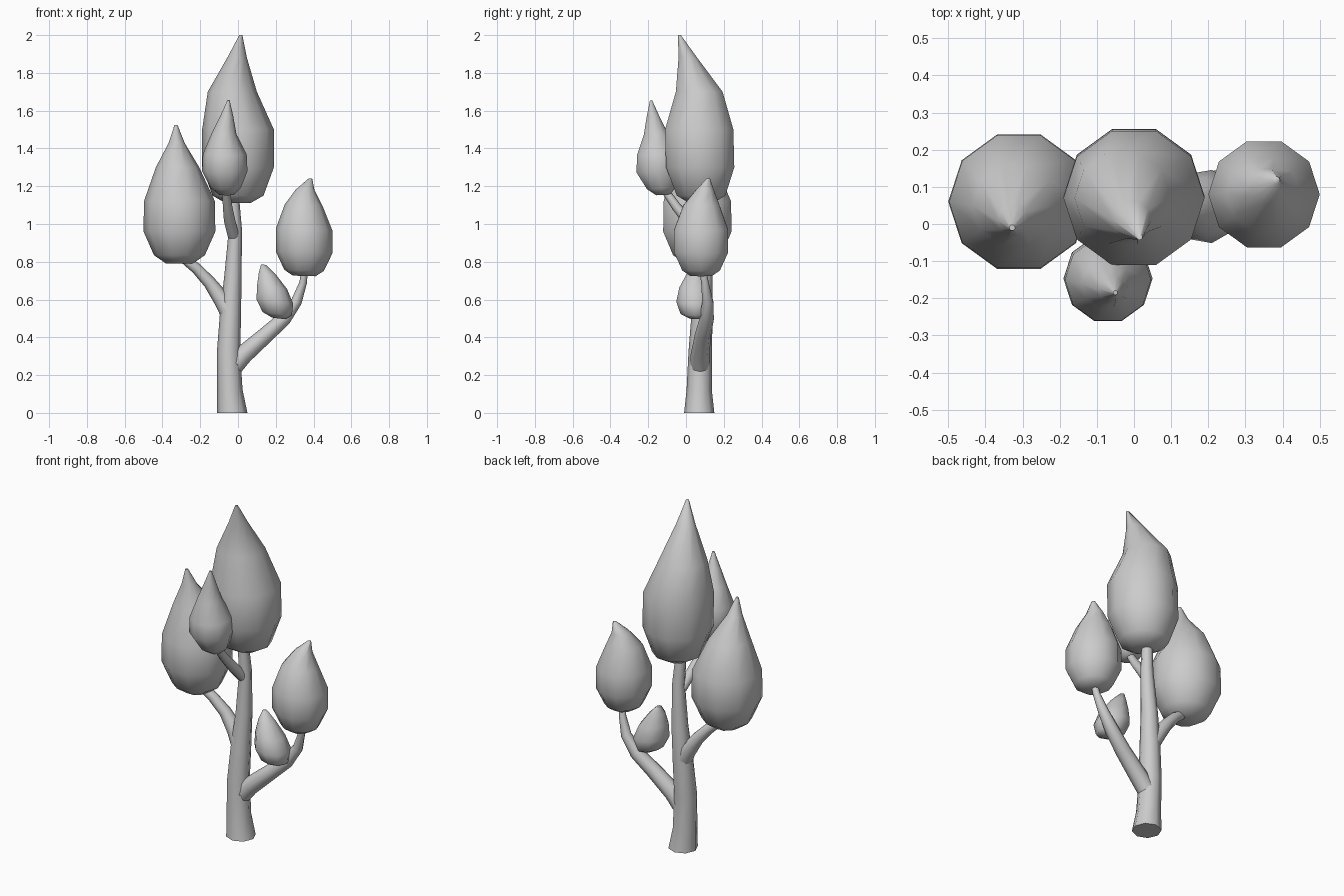
import bpy, bmesh, math
from mathutils import Vector


def finish(name, bm):
    bmesh.ops.recalc_face_normals(bm, faces=bm.faces)
    mesh = bpy.data.meshes.new(name)
    bm.to_mesh(mesh)
    bm.free()
    for p in mesh.polygons:
        p.use_smooth = len(p.vertices) == 4
    obj = bpy.data.objects.new(name, mesh)
    bpy.context.collection.objects.link(obj)
    bpy.context.view_layer.objects.active = obj
    bpy.ops.object.select_all(action='DESELECT')
    obj.select_set(True)
    bpy.ops.object.shade_smooth_by_angle(angle=math.radians(60))


def loft(bm, rings):
    for a, b in zip(rings, rings[1:]):
        for i in range(len(a)):
            j = (i + 1) % len(a)
            bm.faces.new((a[i], a[j], b[j], b[i]))
    bm.faces.new(rings[0][::-1])
    bm.faces.new(rings[-1])


def crown(name, sections, sides=10, slope=(0, 0)):
    # rings of (x, y, z, radius), optionally tilted by slope
    bm = bmesh.new()
    rings = []
    for x, y, z, r in sections:
        ring = []
        for i in range(sides):
            a = 2 * math.pi * i / sides
            dx, dy = r * math.cos(a), r * math.sin(a)
            ring.append(bm.verts.new((x + dx, y + dy, z + slope[0] * dx + slope[1] * dy)))
        rings.append(ring)
    loft(bm, rings)
    finish(name, bm)


def limb(name, path, sides=8):
    # tube along (x, y, z, radius) points
    pts = [Vector(p[:3]) for p in path]
    bm = bmesh.new()
    rings = []
    for k, p in enumerate(pts):
        d = (pts[min(k + 1, len(pts) - 1)] - pts[max(k - 1, 0)]).normalized()
        if k == 0 and p.z == 0:
            d = Vector((0, 0, 1))
        u = Vector((0, 1, 0)).cross(d).normalized()
        v = d.cross(u)
        r = path[k][3]
        rings.append([bm.verts.new(p + r * (math.cos(t) * u + math.sin(t) * v))
                      for t in (2 * math.pi * i / sides for i in range(sides))])
    loft(bm, rings)
    finish(name, bm)


# Trunk and branches
limb("trunk", [(-.03, .07, 0, .08), (-.043, .07, .12, .067), (-.05, .075, .32, .062),
               (-.04, .085, .52, .056), (-.027, .095, .72, .046), (-.014, .09, .97, .035),
               (-.025, .08, 1.15, .03)])
limb("left_branch", [(-.045, .085, .53, .05), (-.085, .095, .6, .045),
                     (-.15, .095, .69, .034), (-.22, .08, .765, .029), (-.29, .065, .82, .025)])
limb("right_branch", [(-.02, .075, .25, .05), (.03, .075, .31, .05), (.15, .09, .415, .043),
                      (.245, .11, .5, .038), (.31, .115, .59, .029), (.345, .1, .69, .02),
                      (.352, .09, .75, .018)])
limb("front_branch", [(-.025, .075, .94, .03), (-.045, .01, 1.02, .03),
                      (-.055, -.05, 1.09, .025), (-.065, -.12, 1.19, .02)])

# Teardrop foliage crowns
crown("main_crown", [(0, .08, 1.11, .065), (0, .08, 1.15, .135), (0, .075, 1.3, .19),
                     (0, .07, 1.5, .19), (-.03, .07, 1.7, .13), (-.005, .01, 1.88, .052),
                     (.015, -.035, 2.0, .008)])
crown("left_crown", [(-.31, .06, .79, .07), (-.31, .06, .835, .135), (-.31, .06, .96, .19),
                     (-.31, .06, 1.12, .188), (-.32, .05, 1.3, .115),
                     (-.325, .01, 1.43, .042), (-.328, -.01, 1.525, .008)])
crown("right_crown", [(.35, .08, .725, .06), (.35, .08, .755, .105), (.35, .08, .85, .15),
                      (.35, .08, .97, .15), (.347, .082, 1.1, .1), (.355, .1, 1.18, .05),
                      (.383, .118, 1.24, .01)], slope=(-.03, 0))
crown("front_crown", [(-.06, -.12, 1.155, .04), (-.065, -.13, 1.19, .08),
                      (-.07, -.147, 1.28, .12), (-.07, -.15, 1.37, .116),
                      (-.075, -.16, 1.475, .067), (-.06, -.175, 1.57, .035),
                      (-.05, -.185, 1.655, .006)], slope=(0, .08))
crown("small_crown", [(.215, .055, .5, .035), (.205, .05, .525, .08), (.192, .047, .59, .1),
                      (.178, .045, .665, .082), (.155, .05, .735, .048),
                      (.135, .06, .785, .014)], sides=9, slope=(-.12, 0))
